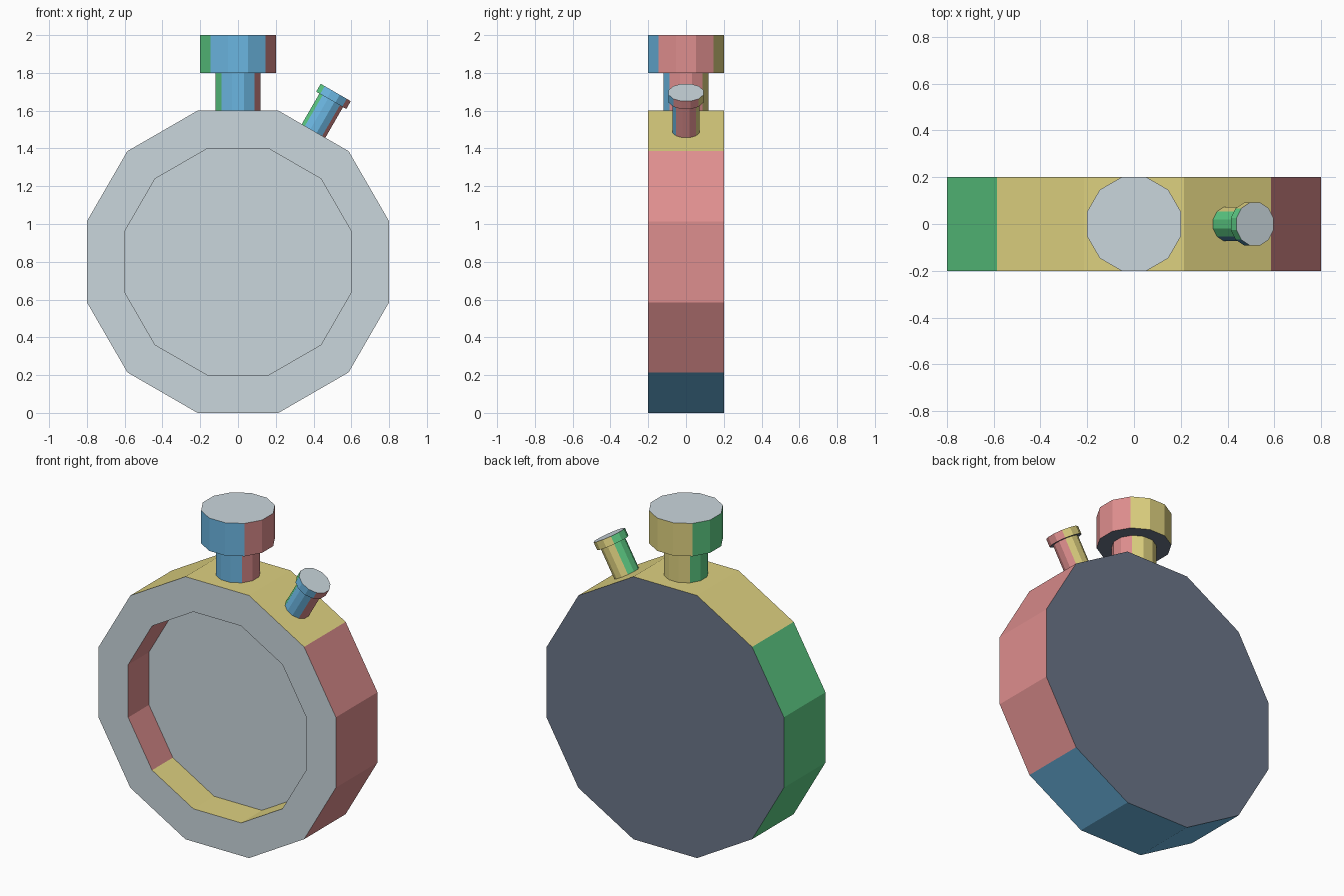
import bpy, bmesh
from math import pi, cos, radians
from mathutils import Matrix, Vector

cube = bpy.data.objects.get("Cube")
if cube:
    bpy.data.objects.remove(cube, do_unlink=True)

SIDES = 12


def material(name, rgb):
    # sRGB bytes to linear
    lin = [((c / 255 + 0.055) / 1.055) ** 2.4 for c in rgb]
    m = bpy.data.materials.new(name)
    m.use_nodes = True
    m.diffuse_color = (*lin, 1)
    m.node_tree.nodes["Principled BSDF"].inputs["Base Color"].default_value = (*lin, 1)
    return m


# One colour per local facing direction
FACINGS = [
    (Vector((1, 0, 0)), material("pink", (222, 142, 142))),
    (Vector((0, 1, 0)), material("yellow", (222, 209, 128))),
    (Vector((-1, 0, 0)), material("green", (94, 206, 134))),
    (Vector((0, -1, 0)), material("blue", (107, 182, 225))),
    (Vector((0, 0, 1)), material("pale grey", (202, 214, 220))),
    (Vector((0, 0, -1)), material("dark slate", (107, 118, 137))),
]


def lathe(name, profile, matrix):
    """Spin a closed (apothem, height) profile into a flat-sided solid."""
    bm = bmesh.new()
    rings = []
    for apothem, z in profile:
        ring = bmesh.ops.create_circle(
            bm, segments=SIDES, radius=apothem / cos(pi / SIDES),
            matrix=Matrix.Translation((0, 0, z)) @ Matrix.Rotation(pi / SIDES, 4, "Z"))
        rings.append(ring["verts"])
    for a, b in zip(rings, rings[1:]):
        for i in range(SIDES):
            j = (i + 1) % SIDES
            bm.faces.new((a[i], a[j], b[j], b[i]))
    bm.faces.new(rings[0])
    bm.faces.new(rings[-1])
    bmesh.ops.recalc_face_normals(bm, faces=bm.faces)
    # Colour each face by the nearest local direction
    for f in bm.faces:
        f.normal_update()
        f.material_index = max(range(6), key=lambda k: f.normal.dot(FACINGS[k][0]))
    mesh = bpy.data.meshes.new(name)
    bm.to_mesh(mesh)
    bm.free()
    for _, m in FACINGS:
        mesh.materials.append(m)
    obj = bpy.data.objects.new(name, mesh)
    obj.matrix_world = matrix
    bpy.context.collection.objects.link(obj)
    return obj


# Watch case with recessed dial, turned to face the front
centre = Matrix.Translation((0, 0, 0.8))
lathe("case", [(0.8, -0.2), (0.8, 0.2), (0.6, 0.2), (0.6, 0)],
      centre @ Matrix.Rotation(pi / 2, 4, "X"))

# Crown on top: neck and wide cap
lathe("crown", [(0.12, 0.8), (0.12, 1.0), (0.2, 1.0), (0.2, 1.2)], centre)

# Small side button, leaning to the model's left
lathe("side_button", [(0.072, 0.8), (0.072, 0.987), (0.092, 0.987), (0.092, 1.035)],
      centre @ Matrix.Rotation(radians(30), 4, "Y"))
